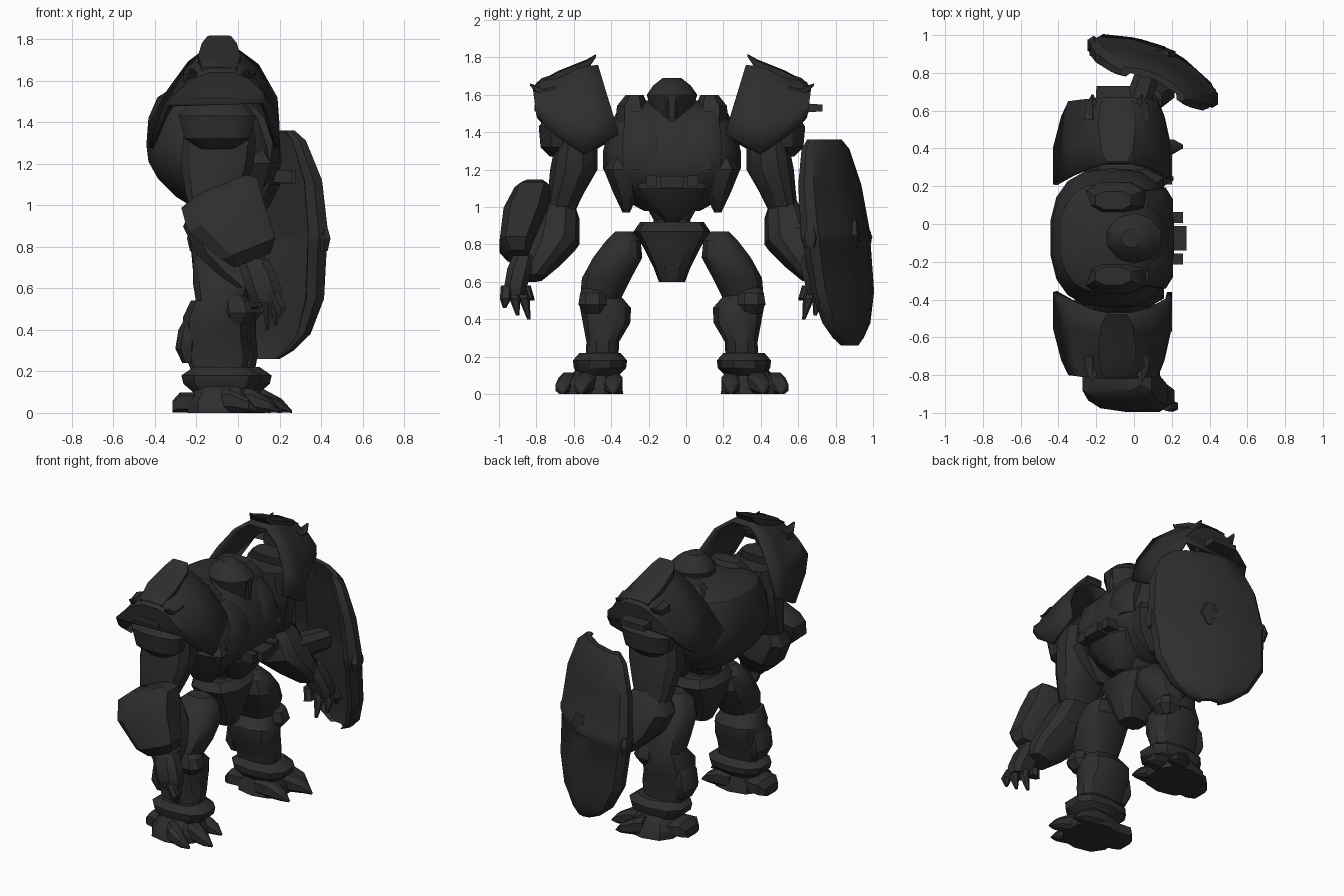
import bpy, bmesh, math
from mathutils import Vector

MID = -0.075  # body centre plane in y

armor = bpy.data.materials.new("dark_armor")
armor.diffuse_color = (0.027, 0.027, 0.027, 1)


def loft(name, rings, caps=(True, True), closed=True, angle=32, thick=0):
    bm = bmesh.new()
    vs = [[bm.verts.new(p) for p in r] for r in rings]
    n = len(rings[0])
    for a, b in zip(vs, vs[1:]):
        for i in range(n if closed else n - 1):
            j = (i + 1) % n
            bm.faces.new((a[i], a[j], b[j], b[i]))
    if caps[0]:
        bm.faces.new(vs[0])
    if caps[1]:
        bm.faces.new(vs[-1])
    bmesh.ops.recalc_face_normals(bm, faces=bm.faces)
    me = bpy.data.meshes.new(name)
    bm.to_mesh(me)
    bm.free()
    me.materials.append(armor)
    ob = bpy.data.objects.new(name, me)
    bpy.context.collection.objects.link(ob)
    if thick:
        m = ob.modifiers.new("thickness", 'SOLIDIFY')
        m.thickness = thick
    bpy.ops.object.select_all(action='DESELECT')
    ob.select_set(True)
    bpy.context.view_layer.objects.active = ob
    bpy.ops.object.shade_smooth_by_angle(angle=math.radians(angle))
    return ob


def flip(rings, dx=0):
    return [[(x + dx, 2 * MID - y, z) for x, y, z in r] for r in rings]


def tube(name, secs, n=12, p=2.6, axis=2, sides="", tilt=0, dx=0, **kw):
    """Sections (x, y, z, r1, r2) across an axis; sides picks right/left copies.
    tilt leans each ring in xz, dx moves the left copy forward."""
    u, v = [(1, 2), (0, 2), (0, 1)][axis]
    rings = []
    for s in secs:
        ring = []
        for i in range(n):
            t = 2 * math.pi * (i + 0.5) / n
            c, d = math.cos(t), math.sin(t)
            q = list(s[:3])
            q[u] += s[3] * math.copysign(abs(c) ** (2 / p), c)
            q[v] += s[4] * math.copysign(abs(d) ** (2 / p), d)
            q[2] += tilt * (q[0] - s[0])
            ring.append(tuple(q))
        rings.append(ring)
    if not sides:
        loft(name, rings, **kw)
    if "R" in sides:
        loft(name + "_right", rings, **kw)
    if "L" in sides:
        loft(name + "_left", flip(rings, dx), **kw)


def box(name, x, y, z, sides=""):
    cx, cy = sum(x) / 2, sum(y) / 2
    h = ((x[1] - x[0]) / 2, (y[1] - y[0]) / 2)
    tube(name, [(cx, cy, z[0], *h), (cx, cy, z[1], *h)], n=4, p=50, sides=sides)


# Torso, waist and pelvis
tube("torso", [(-.10, MID, .98, .10, .15), (-.10, MID, 1.04, .20, .26),
               (-.10, MID, 1.13, .29, .33), (-.11, MID, 1.21, .325, .37),
               (-.12, MID, 1.29, .325, .37), (-.135, MID, 1.42, .30, .34),
               (-.15, MID, 1.52, .24, .29), (-.16, MID, 1.57, .15, .20)], n=18, p=2.6)
tube("waist", [(-.08, MID, .84, .12, .13), (-.08, MID, .93, .10, .10), (-.08, MID, 1.0, .13, .14)])
tube("belly_plate", [(.03, MID, .92, .06, .04), (.06, MID, 1.0, .10, .13),
                     (.10, MID, 1.1, .11, .19), (.10, MID, 1.16, .10, .2)], n=8)
tube("pelvis", [(-.05, MID, .6, .08, .07), (-.05, MID, .68, .12, .10),
                (-.06, MID, .78, .15, .15), (-.06, MID, .87, .17, .205),
                (-.07, MID, .92, .12, .17)], n=10)
tube("rib_flap", [(-.04, -.32, .97, .07, .02), (-.03, -.32, 1.08, .16, .075),
                  (-.03, -.35, 1.2, .2, .095), (-.04, -.34, 1.27, .17, .06)], n=8, sides="RL")
tube("chest_plate", [(.11, -.22, 1.2, .09, .12), (.13, -.22, 1.3, .08, .13),
                     (.09, -.22, 1.42, .08, .12), (.01, -.24, 1.51, .07, .09)], n=8, sides="RL")
tube("collar", [(-.1, -.28, 1.45, .19, .10), (-.1, -.285, 1.54, .16, .09),
                (-.11, -.275, 1.6, .10, .05)], n=8, sides="RL")
box("buckle", (.15, .28), (-.14, -.01), (1.105, 1.165))
box("buckle_side", (.15, .26), (-.215, -.155), (1.11, 1.17), sides="RL")

# Head with pointed face
tube("head", [(0, MID, 1.38, .09, .07), (0, MID, 1.48, .13, .10), (0, MID, 1.6, .15, .135),
              (-.01, MID, 1.65, .11, .10), (-.02, MID, 1.69, .05, .05)], n=10, p=1.9)
tube("face_guard", [(.08, MID, 1.38, .04, .03), (.08, MID, 1.5, .07, .05),
                    (.08, MID, 1.59, .07, .07), (.05, MID, 1.65, .03, .04)], n=8, p=1.6)

# Legs, the left one slightly forward
tube("thigh", [(-.06, -.33, .87, .07, .05), (-.06, -.335, .82, .13, .095),
               (-.06, -.365, .73, .16, .135), (-.07, -.425, .62, .15, .135),
               (-.09, -.46, .5, .11, .11)], sides="RL", dx=.02)
tube("knee_pad", [(-.01, -.49, .43, .06, .06), (0, -.5, .48, .09, .08),
                  (-.01, -.5, .54, .08, .07), (-.03, -.5, .58, .04, .04)], n=8, sides="RL", dx=.03)
tube("shin", [(-.11, -.46, .54, .12, .10), (-.11, -.43, .46, .16, .14),
              (-.11, -.425, .38, .16, .13), (-.10, -.445, .28, .16, .09),
              (-.09, -.45, .18, .13, .09)], sides="RL", dx=.04)
tube("calf_guard", [(-.24, -.44, .24, .03, .06), (-.25, -.44, .31, .055, .09),
                    (-.24, -.44, .4, .05, .09), (-.2, -.44, .5, .03, .05)], n=8, sides="RL", dx=.04)
tube("ankle_ring", [(-.08, -.46, .22, .14, .11), (-.08, -.46, .18, .20, .145),
                    (-.08, -.46, .14, .19, .14), (-.08, -.47, .09, .13, .10)], n=10, sides="RL", dx=.05)
tube("foot", [(-.08, -.50, 0, .17, .165), (-.08, -.50, .05, .17, .155),
              (-.08, -.48, .13, .12, .11)], n=10, sides="RL", dx=.05)
tube("heel", [(-.315, -.46, .03, .07, .03), (-.28, -.46, .05, .10, .05),
              (-.15, -.48, .05, .11, .05)], n=8, axis=0, p=4, sides="RL", dx=.05)
for i, (y0, y1, x1) in enumerate([(-.40, -.39, .15), (-.51, -.56, .20), (-.59, -.66, .10)]):
    tube(f"toe_{i}", [(-.08, y0, .06, .06, .06), (x1 - .14, (y0 + y1) / 2, .06, .06, .06),
                      (x1 - .05, y1, .035, .04, .035), (x1, y1, .006, .01, .006)],
         n=8, axis=0, sides="RL", dx=.06)

# Arms
tube("shoulder_joint", [(-.1, -.68, 1.27, .08, .05), (-.1, -.69, 1.32, .16, .09),
                        (-.1, -.69, 1.43, .19, .10), (-.1, -.66, 1.5, .13, .08)], sides="RL")
tube("upper_arm", [(-.09, -.58, 1.45, .16, .12), (-.09, -.59, 1.3, .18, .12),
                   (-.1, -.6, 1.2, .18, .13), (-.11, -.64, 1.08, .15, .10),
                   (-.12, -.67, .98, .12, .08)], sides="RL")
tube("forearm", [(-.13, -.67, 1.03, .09, .07), (-.12, -.69, .94, .15, .12),
                 (-.05, -.71, .8, .15, .14), (.02, -.77, .7, .12, .10),
                 (.07, -.83, .62, .07, .07)], n=10, sides="RL", tilt=.3)
tube("forearm_armor", [(-.08, -.81, 1.10, .12, .07), (-.09, -.82, 1.06, .19, .10),
                       (-.06, -.86, .95, .19, .12), (.05, -.91, .79, .135, .09),
                       (.07, -.9, .735, .09, .06)], n=8, p=4, sides="R", tilt=.4)
for side, dy in (("R", 0), ("L", .06)):
    tube("palm", [(.07, -.87 + dy, .74, .08, .06), (.10, -.89 + dy, .67, .09, .07),
                  (.13, -.91 + dy, .58, .09, .065), (.14, -.91 + dy, .53, .07, .05)],
         n=8, sides=side)
    for i, (x0, y0, x1, y1, z1) in enumerate([(.17, -.96, .2, -.97, .46), (.15, -.93, .18, -.9, .42),
                                              (.11, -.89, .14, -.84, .40), (.07, -.86, .07, -.82, .5)]):
        tube(f"finger_{i}", [(x0, y0 + dy, .58, .03, .03), ((x0 + x1) / 2 + .02, (y0 + y1) / 2 + dy, .51, .03, .03),
                             (x1, y1 + dy, z1, .009, .009)], n=6, sides=side)

# Shoulder pads: tilted arches, open inside, closed outside
ARCH = [(.20, 0), (.19, .35), (.10, .78), (-.01, 1), (-.15, 1), (-.24, .82), (-.34, .45), (-.43, 0)]
ENDS = [((.21, 1.39), (.32, 1.76), 1), ((.40, 1.28), (.43, 1.75), 1),
        ((.57, 1.40), (.62, 1.69), .87), ((.65, 1.49), (.67, 1.64), .76)]
pad = [[(-.09 + (x + .09) * s, b[0] + (t[0] - b[0]) * h, b[1] + (t[1] - b[1]) * h) for x, h in ARCH]
       for b, t, s in ENDS]
for side, rings in (("left", pad), ("right", flip(pad))):
    loft("shoulder_pad_" + side, rings, caps=(False, True), closed=False, thick=.025)
# Pad crest, horns and end bar
tube("pad_crest", [(-.09, -.48, 1.81, .06, .008), (-.09, -.53, 1.76, .09, .03),
                   (-.09, -.68, 1.70, .11, .03), (-.09, -.80, 1.65, .09, .015)],
     n=6, axis=1, p=4, sides="RL")
for i, x in enumerate((-.22, .04)):
    tube(f"pad_horn_{i}", [(x, -.70, 1.62, .05, .04), (x, -.77, 1.61, .04, .03),
                           (x, -.835, 1.655, .006, .006)], n=6, axis=1, sides="RL")
for side, end in (("L", -.88), ("R", -.81)):
    tube("pad_bar", [(-.11, -.72, 1.53, .10, .03), (-.11, end, 1.53, .09, .018)],
         n=4, p=50, axis=1, sides=side)

# Shield: curved oval plate, tilted outward at the bottom, hollow inside
U, N = Vector((.91, -.41, 0)), Vector((.41, .91, 0))
SHAPE = [(-1, 0), (-.93, .045), (-.5, .095), (0, .115), (.5, .095), (.93, .045), (1, 0),
         (.93, -.045), (.78, -.045), (.7, .01), (0, .05), (-.7, .01), (-.78, -.045), (-.93, -.045)]
LEVELS = [(1.36, .19, .5), (1.31, .25, .8), (1.12, .335, 1), (.88, .365, 1.1), (.86, .37, 1.2),
          (.82, .365, 1.2), (.80, .36, 1.05), (.55, .34, .95), (.38, .25, .8), (.30, .15, .6), (.26, .07, .4)]
rings = []
for z, w, k in LEVELS:
    c = Vector((.10 + max(0, .6 - z) * .1, .74 + (1.36 - z) * .12, z))
    rings.append([tuple(c + U * a * w + N * b * k) for a, b in SHAPE])
loft("shield", rings, angle=35)
# Shield edge studs, boss and arm mount
for i, s in enumerate((-1, 1)):
    c = Vector((.10, .805, .84)) + U * .345 * s
    tube(f"shield_stud_{i}", [(c.x, c.y, .78, .02, .03), (c.x, c.y, .84, .035, .05),
                              (c.x, c.y, .89, .02, .03)], n=6)
c = Vector((.10, .80, 0)) + N * .11
tube("shield_boss", [(c.x, c.y, .78, .03, .02), (c.x, c.y, .85, .08, .03), (c.x, c.y, .93, .04, .02)], n=8)
tube("shield_mount", [(0, .58, .85, .08, .08), (.07, .8, .85, .07, .07)], n=8, axis=1)
